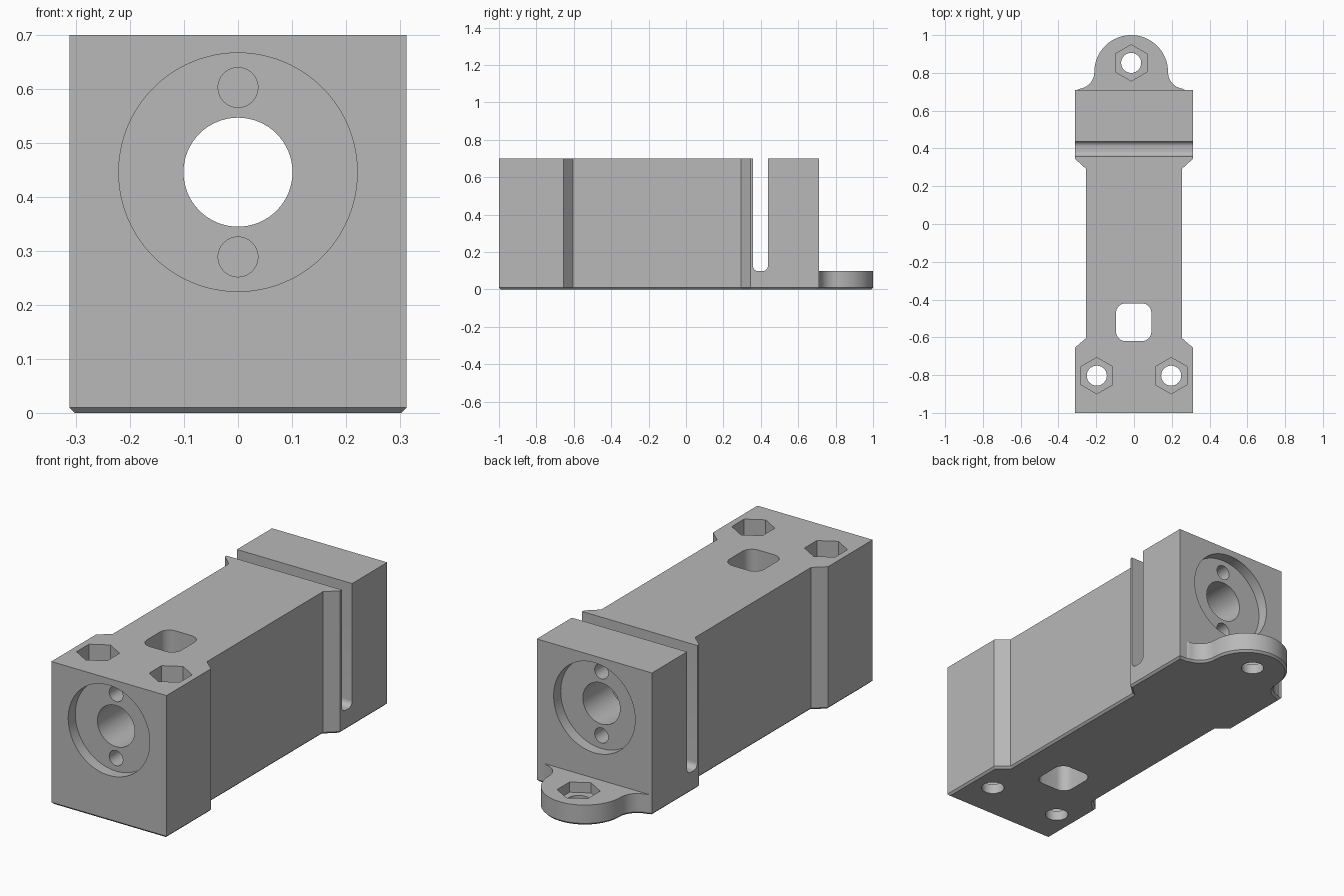
import bpy, bmesh
from math import cos, sin, radians
from mathutils import Vector

if "Cube" in bpy.data.objects:
    bpy.data.objects.remove(bpy.data.objects["Cube"])

grey = bpy.data.materials.new("plain grey")
grey.use_nodes = True
grey.diffuse_color = (0.48, 0.48, 0.48, 1)
grey.node_tree.nodes["Principled BSDF"].inputs["Base Color"].default_value = grey.diffuse_color


def arc(cx, cy, r, a0, a1, n=24):
    """Points along an arc, angles in degrees."""
    return [(cx + r * cos(radians(a0 + (a1 - a0) * i / n)),
             cy + r * sin(radians(a0 + (a1 - a0) * i / n))) for i in range(n + 1)]


def circle(cx, cy, r, n=64, turn=0):
    return arc(cx, cy, r, turn, turn + 360, n)[:-1]


def round_rect(x0, x1, y0, y1, r):
    return (arc(x1 - r, y0 + r, r, -90, 0, 8) + arc(x1 - r, y1 - r, r, 0, 90, 8)
            + arc(x0 + r, y1 - r, r, 90, 180, 8) + arc(x0 + r, y0 + r, r, 180, 270, 8))


def prism(name, points, start, end, axis="Z", chamfer=0):
    """Extrude a closed profile along an axis, optionally chamfering the start."""
    place = {"X": lambda a, b, d: Vector((d, a, b)),
             "Y": lambda a, b, d: Vector((a, d, b)),
             "Z": lambda a, b, d: Vector((a, b, d))}[axis]
    bm = bmesh.new()
    base = bm.faces.new([bm.verts.new(place(a, b, start)) for a, b in points])
    rim = list(base.edges)
    top = bmesh.ops.extrude_face_region(bm, geom=[base], use_keep_orig=True)["geom"]
    bmesh.ops.translate(bm, vec=place(0, 0, end - start),
                        verts=[g for g in top if isinstance(g, bmesh.types.BMVert)])
    bmesh.ops.recalc_face_normals(bm, faces=bm.faces)
    if chamfer:
        bmesh.ops.bevel(bm, geom=rim, offset=chamfer, segments=1, affect="EDGES")
    mesh = bpy.data.meshes.new(name)
    bm.to_mesh(mesh)
    bm.free()
    mesh.materials.append(grey)
    ob = bpy.data.objects.new(name, mesh)
    bpy.context.collection.objects.link(ob)
    return ob


# Main dimensions
W, NECK, H = 0.3125, 0.255, 0.7
BACK, TAB_X, TAB_Z = 0.71, -0.015, 0.1
BORE_Z = 0.446

# Body outline: front block, waist, back block and rounded tab
right = [(W, -1), (W, -0.655), (NECK, -0.605), (NECK, 0.293), (W, 0.345), (W, BACK)]
tab = (arc(TAB_X + 0.285, 0.805, 0.09, 270, 180, 12)[1:]
       + arc(TAB_X, 0.805, 0.195, 0, 180, 40)[1:]
       + arc(TAB_X - 0.285, 0.805, 0.09, 0, -90, 12)[1:-1])
tab = [(TAB_X + 0.285, BACK - 0.0)] + tab + [(TAB_X - 0.285, BACK)]
left = [(-x, y) for x, y in reversed(right)]
body = prism("mounting_body", right + tab + left, 0, H, chamfer=0.01)

cutters = []


def cut(name, *args):
    cutters.append(prism(name, *args))


# Lower the tab, saw the cross slot and open the window
cut("tab_clearance", [(-1, BACK), (1, BACK), (1, 1.2), (-1, 1.2)], TAB_Z, 1)
cut("cross_slot", round_rect(0.358, 0.438, 0.098, 1, 0.028), -1, 1, "X")
cut("window", round_rect(-0.095, 0.092, -0.62, -0.42, 0.05), -1, 1)

# Long bore with a round recess at each end
cut("bore", circle(0, BORE_Z, 0.101), -2, 2, "Y")
cut("front_recess", circle(0, BORE_Z, 0.221, 96), -1.1, -0.945, "Y")
cut("back_recess", circle(0, BORE_Z, 0.221, 96), 0.655, 0.8, "Y")

# Small pin holes above and below the bore
for side in (-1, 1):
    z = BORE_Z + side * 0.157
    cut("front_pin_hole", circle(0, z, 0.037, 32), -1.05, -0.8, "Y")
    cut("back_pin_hole", circle(0, z, 0.037, 32), 0.4, 0.75, "Y")

# Screw holes with hexagonal nut pockets
for x, y in ((-0.197, -0.803), (0.197, -0.803), (TAB_X, 0.853)):
    cut("screw_hole", circle(x, y, 0.053, 40), -1, 1)
    cut("nut_pocket", circle(x, y, 0.096, 6, 30), 0.05, 1)

# Apply the cuts
bpy.ops.object.select_all(action="DESELECT")
body.select_set(True)
bpy.context.view_layer.objects.active = body
for cutter in cutters:
    cutter.hide_render = True
    mod = body.modifiers.new("cut", "BOOLEAN")
    mod.operation = "DIFFERENCE"
    mod.solver = "EXACT"
    mod.object = cutter
    bpy.ops.object.modifier_apply(modifier=mod.name)
for cutter in cutters:
    bpy.data.objects.remove(cutter)

bpy.ops.object.shade_smooth_by_angle(angle=radians(25))
